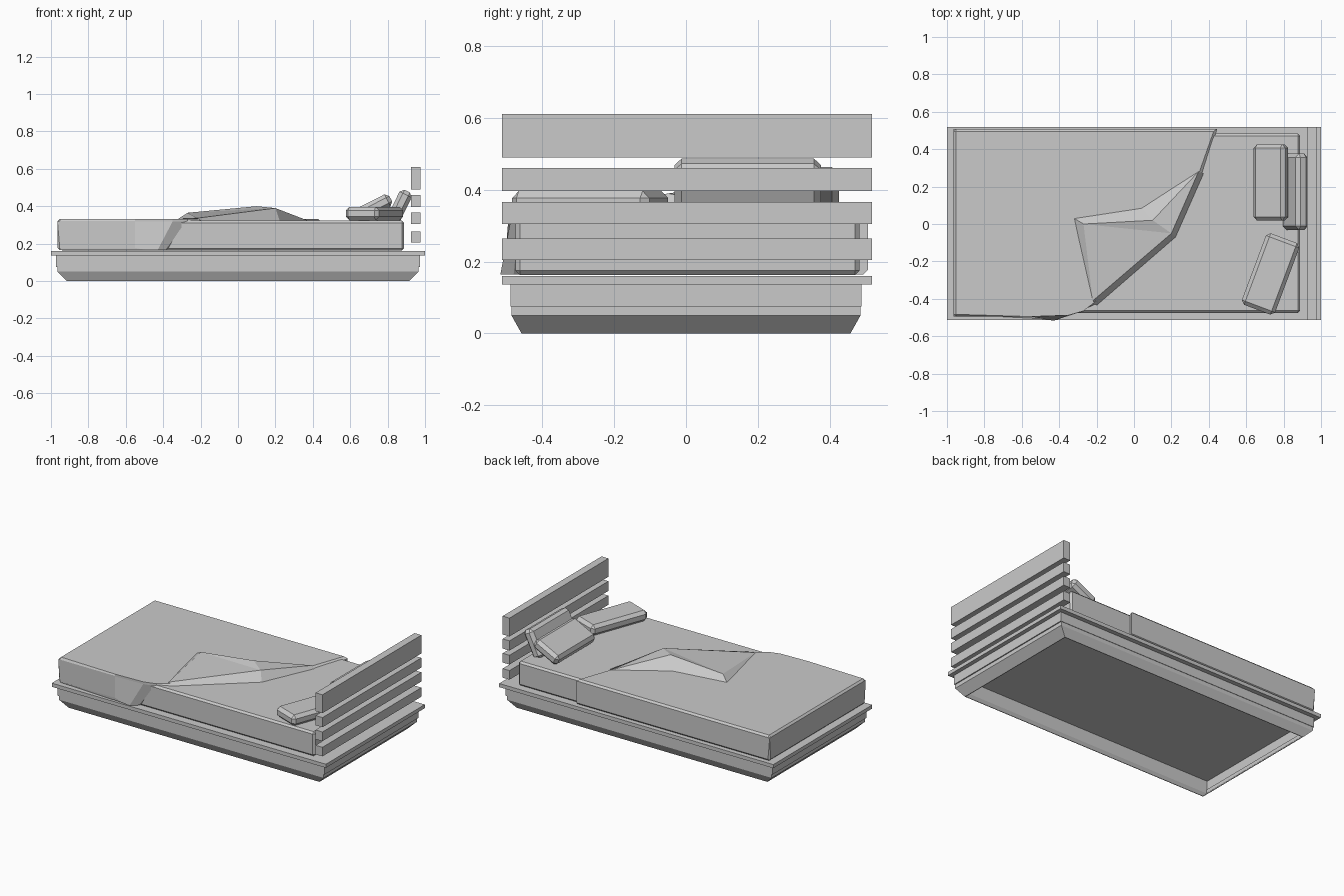
import bpy, bmesh
from math import radians

cube = bpy.data.objects.get("Cube")
if cube:
    bpy.data.objects.remove(cube, do_unlink=True)

grey = bpy.data.materials.new("plain_grey")
grey.use_nodes = True
colour = (0.59, 0.59, 0.59, 1)
grey.diffuse_color = colour
grey.node_tree.nodes["Principled BSDF"].inputs["Base Color"].default_value = colour


def finish(name, bm):
    bmesh.ops.recalc_face_normals(bm, faces=bm.faces)
    mesh = bpy.data.meshes.new(name)
    bm.to_mesh(mesh)
    bm.free()
    mesh.materials.append(grey)
    obj = bpy.data.objects.new(name, mesh)
    bpy.context.collection.objects.link(obj)
    return obj


def box(name, size, centre, bevel=0, rotation=(0, 0, 0)):
    bm = bmesh.new()
    bmesh.ops.create_cube(bm, size=1)
    bmesh.ops.scale(bm, vec=size, verts=bm.verts)
    if bevel:
        bmesh.ops.bevel(bm, geom=bm.edges[:], offset=bevel, segments=1, affect='EDGES')
    obj = finish(name, bm)
    obj.location = centre
    obj.rotation_euler = [radians(a) for a in rotation]
    return obj


def loft(bm, rings, closed=False):
    """Join rings of points with quads; returns the vertex rings."""
    vs = [[bm.verts.new(p) for p in ring] for ring in rings]
    following = vs[1:] + vs[:1] if closed else vs[1:]
    for a, b in zip(vs, following):
        for i in range(len(a)):
            j = (i + 1) % len(a)
            bm.faces.new((a[i], a[j], b[j], b[i]))
    return vs


# Base: thin splayed skirt, open underneath up to the platform
def rect(x, y, z):
    return [(-x, -y, z), (x, -y, z), (x, y, z), (-x, y, z)]


skirt = [(0.915, 0.458, 0), (0.966, 0.486, 0.05), (0.966, 0.486, 0.075),
         (0.973, 0.489, 0.075), (0.973, 0.489, 0.137)]
wall = 0.004
outer = [rect(x, y, z) for x, y, z in skirt]
inner = [rect(x - wall, y - wall, z) for x, y, z in reversed(skirt)]
bm = bmesh.new()
loft(bm, outer + inner, closed=True)
finish("base_skirt", bm)

box("platform", (2, 1.031, 0.024), (0, 0.003, 0.148))

# Headboard slats: low edge and high edge
for i, (low, high) in enumerate([(0.205, 0.265), (0.305, 0.366), (0.397, 0.461), (0.49, 0.611)]):
    box(f"headboard_slat_{i + 1}", (0.05, 1.031, high - low), (0.95, 0.003, (low + high) / 2))

box("mattress", (1.838, 0.958, 0.16), (-0.031, 0.004, 0.243), 0.012)

# Blanket: slanted open edge, draped front corner
top = [(-0.965, -0.495), (-0.55, -0.495), (-0.35, -0.488), (-0.27, -0.465), (-0.2, -0.41),
       (0.2, -0.05), (0.35, 0.28), (0.43, 0.507), (-0.965, 0.507)]
lower = top[:]
lower[4:8] = [(-0.19, -0.43), (0.215, -0.07), (0.37, 0.27), (0.445, 0.507)]
bottom = lower[:]
bottom[2:5] = [(-0.43, -0.517), (-0.39, -0.48), (-0.36, -0.41)]
bm = bmesh.new()
rings = loft(bm, [[(x, y, z) for x, y in outline]
                  for outline, z in ((bottom, 0.165), (lower, 0.318), (top, 0.333))])
bm.faces.new(rings[0])
bm.faces.new(rings[-1])
soft = []
for e in bm.edges:
    mid = (e.verts[0].co + e.verts[1].co) / 2
    seam = abs(mid.z - 0.318) < 0.001
    foot, back = mid.x < -0.9, mid.y > 0.48 and mid.x < -0.2
    front = mid.y < -0.48 and mid.x < -0.6
    if not seam and (foot or back or front):
        soft.append(e)
bmesh.ops.bevel(bm, geom=soft, offset=0.012, segments=1, affect='EDGES')
finish("blanket", bm)

# Raised crease in the turned-back part of the blanket
points = {
    "left": (-0.32, 0.03, 0.332), "back": (0.04, 0.085, 0.332), "tip": (0.345, 0.28, 0.334),
    "ridge": (-0.27, 0, 0.365), "peak": (0.1, 0.02, 0.4),
    "rim": (0.2, -0.05, 0.39), "corner": (-0.22, -0.41, 0.336),
    "foot": (0.222, -0.07, 0.324), "tip_foot": (0.372, 0.27, 0.324),
    "corner_foot": (-0.2, -0.435, 0.324),
}
bm = bmesh.new()
v = {k: bm.verts.new(p) for k, p in points.items()}
for names in ["left back peak ridge", "back tip peak", "peak tip rim", "ridge peak rim",
              "ridge rim corner", "left ridge corner", "rim tip tip_foot foot",
              "rim foot corner_foot corner", "left corner corner_foot",
              "left corner_foot foot back", "back foot tip_foot", "back tip_foot tip"]:
    bm.faces.new([v[n] for n in names.split()])
finish("blanket_crease", bm)

# Pillows
size = (0.19, 0.408, 0.072)
box("flat_pillow", size, (0.73, -0.267, 0.361), 0.02, (0, 0, -20.5))
box("leaning_pillow", size, (0.732, 0.222, 0.397), 0.02, (0, -27, 0))
box("upright_pillow", size, (0.863, 0.172, 0.395), 0.02, (0, -64, 0))
